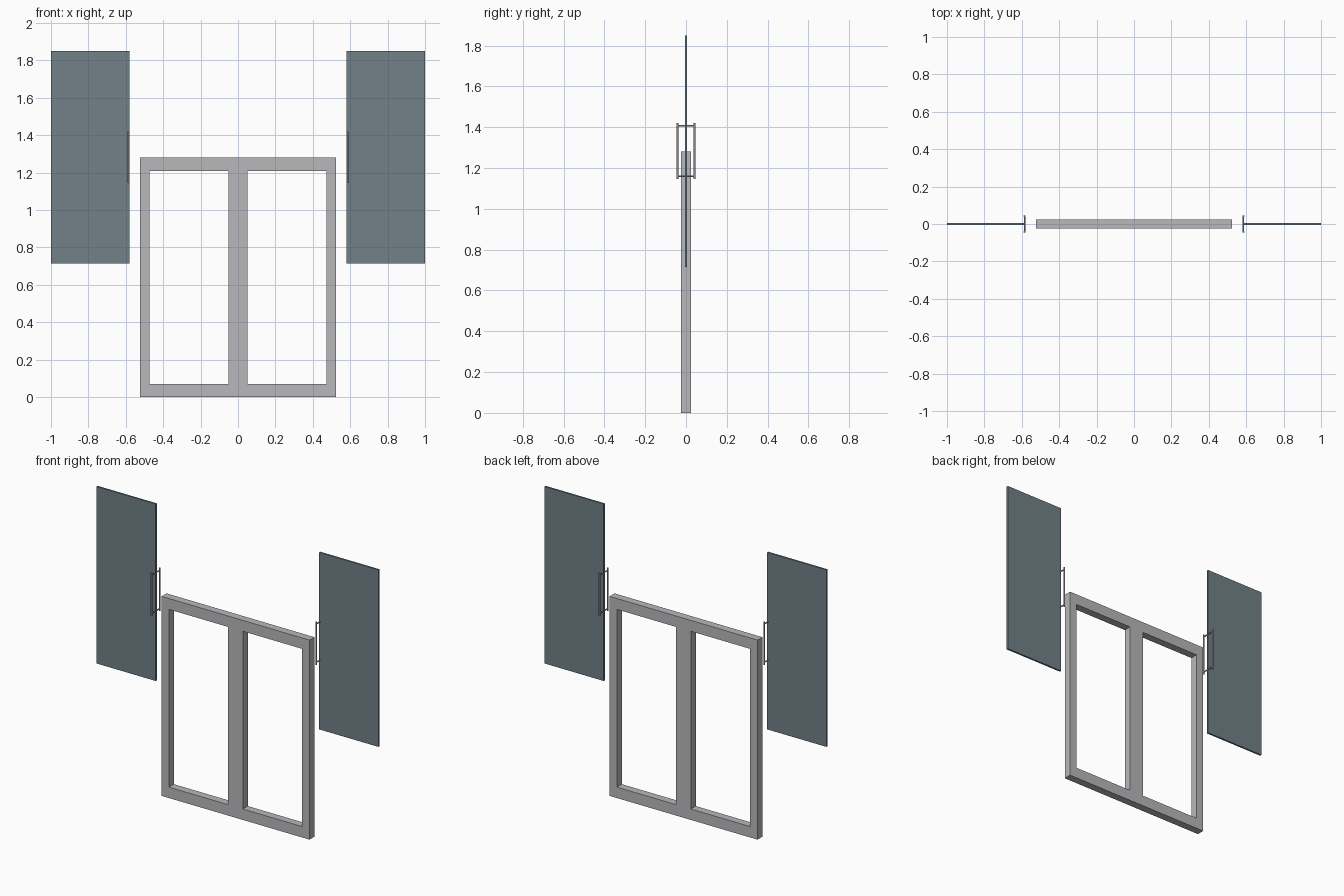
import bpy
import math

cube = bpy.data.objects.get("Cube")
if cube:
    bpy.data.objects.remove(cube, do_unlink=True)


def material(name, color):
    mat = bpy.data.materials.new(name)
    mat.use_nodes = True
    mat.diffuse_color = (*color, 1)
    mat.node_tree.nodes["Principled BSDF"].inputs["Base Color"].default_value = (*color, 1)
    return mat


ALUMINIUM = material("brushed aluminium", (0.48, 0.48, 0.50))
GLASS = material("blue grey glass", (0.165, 0.22, 0.245))
STEEL = material("handle steel", (0.45, 0.43, 0.42))


def box(name, x, y, z, mat):
    """Box spanning the given (low, high) ranges."""
    spans = (x, y, z)
    bpy.ops.mesh.primitive_cube_add(size=1, location=[(a + b) / 2 for a, b in spans])
    obj = bpy.context.object
    obj.name = name
    obj.scale = [abs(b - a) for a, b in spans]
    bpy.ops.object.transform_apply(location=False, rotation=False, scale=True)
    obj.data.materials.append(mat)


def rod(name, location, length, radius, along_y=False):
    bpy.ops.mesh.primitive_cylinder_add(
        vertices=16, radius=radius, depth=length, location=location,
        rotation=(math.pi / 2 if along_y else 0, 0, 0))
    obj = bpy.context.object
    obj.name = name
    obj.data.materials.append(STEEL)
    bpy.ops.object.shade_smooth_by_angle()


DOOR_WIDTH, DOOR_HEIGHT = 0.525, 1.28
STILE, RAIL = 0.052, 0.07
DEPTH = (-0.025, 0.025)
HANDLE_X, HANDLE_Y = 0.585, 0.042

for side, s in (("left", 1), ("right", -1)):
    # Door frame: two full-height stiles with rails between them
    inner, outer = STILE, DOOR_WIDTH - STILE
    for part, a, b in (("inner", 0, inner), ("outer", outer, DOOR_WIDTH)):
        box(f"{side}_{part}_stile", (s * a, s * b), DEPTH, (0, DOOR_HEIGHT), ALUMINIUM)
    for part, low in (("bottom", 0), ("top", DOOR_HEIGHT - RAIL)):
        box(f"{side}_{part}_rail", (s * inner, s * outer), DEPTH, (low, low + RAIL), ALUMINIUM)

    # Separate glass pane, raised beside the frame
    box(f"{side}_glass_pane", (s * 0.58, s), (-0.006, 0.006), (0.715, 1.85), GLASS)

    # Pull handle: a grip on each face joined by two through bolts
    for face, f in (("front", -1), ("back", 1)):
        rod(f"{side}_{face}_handle_grip", (s * HANDLE_X, f * HANDLE_Y, 1.283), 0.276, 0.005)
    for part, z in (("lower", 1.16), ("upper", 1.406)):
        rod(f"{side}_{part}_handle_bolt", (s * HANDLE_X, 0, z), 2 * HANDLE_Y, 0.004, True)
